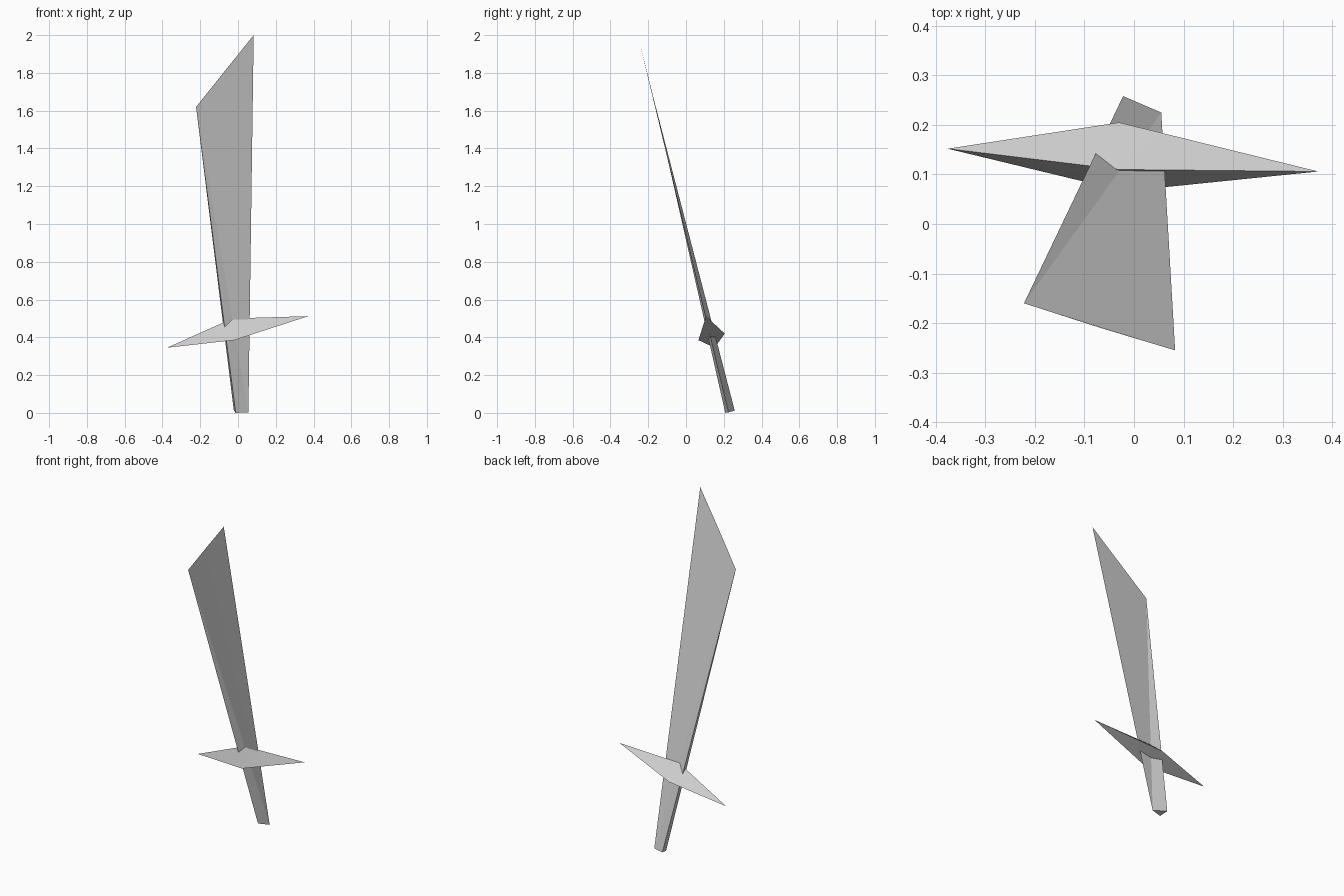
import bpy
import bmesh

old = bpy.data.objects.get("Cube")
if old:
    bpy.data.objects.remove(old, do_unlink=True)

steel = bpy.data.materials.new("pale grey")
steel.use_nodes = True
grey = (0.6, 0.6, 0.6, 1)
steel.diffuse_color = grey
steel.node_tree.nodes["Principled BSDF"].inputs["Base Color"].default_value = grey


def solid(name, points, faces):
    """Make a closed low-poly solid from a few named corners."""
    bm = bmesh.new()
    v = {key: bm.verts.new(co) for key, co in points.items()}
    for f in faces:
        bm.faces.new([v[key] for key in f])
    bmesh.ops.recalc_face_normals(bm, faces=bm.faces)
    mesh = bpy.data.meshes.new(name)
    bm.to_mesh(mesh)
    bm.free()
    mesh.materials.append(steel)
    obj = bpy.data.objects.new(name, mesh)
    bpy.context.collection.objects.link(obj)
    return obj


# Blade and grip: triangular foot (a, b, c) tapering to a slanted edge (p, q)
solid("blade",
      {"a": (-0.012, 0.208, 0), "b": (0.055, 0.225, 0.003), "c": (-0.022, 0.258, 0.012),
       "p": (-0.222, -0.16, 1.62), "q": (0.083, -0.255, 2)},
      ["abc", "acp", "abp", "cbp", "bqp"])

# The thin upper half needs its front skin as a separate face
solid("blade_front",
      {"b": (0.055, 0.225, 0.003), "p": (-0.222, -0.16, 1.62),
       "q": (0.083, -0.255, 2), "m": (-0.07, -0.209, 1.81)},
      ["bqm", "bmp"])

# Crossguard: three-sided spindle around a tilted axis
ring = "tkf"
guard = solid("crossguard",
              {"l": (-0.376, 0.152, 0.345), "r": (0.372, 0.106, 0.512),
               "t": (-0.03, 0.11, 0.5), "k": (-0.03, 0.205, 0.42),
               "f": (-0.02, 0.066, 0.385)},
              [end + ring[i] + ring[i - 1] for end in "lr" for i in range(3)])

# Soften only the shallow fold between the two halves of the guard
bpy.ops.object.select_all(action="DESELECT")
guard.select_set(True)
bpy.context.view_layer.objects.active = guard
bpy.ops.object.shade_smooth_by_angle(angle=0.6)
